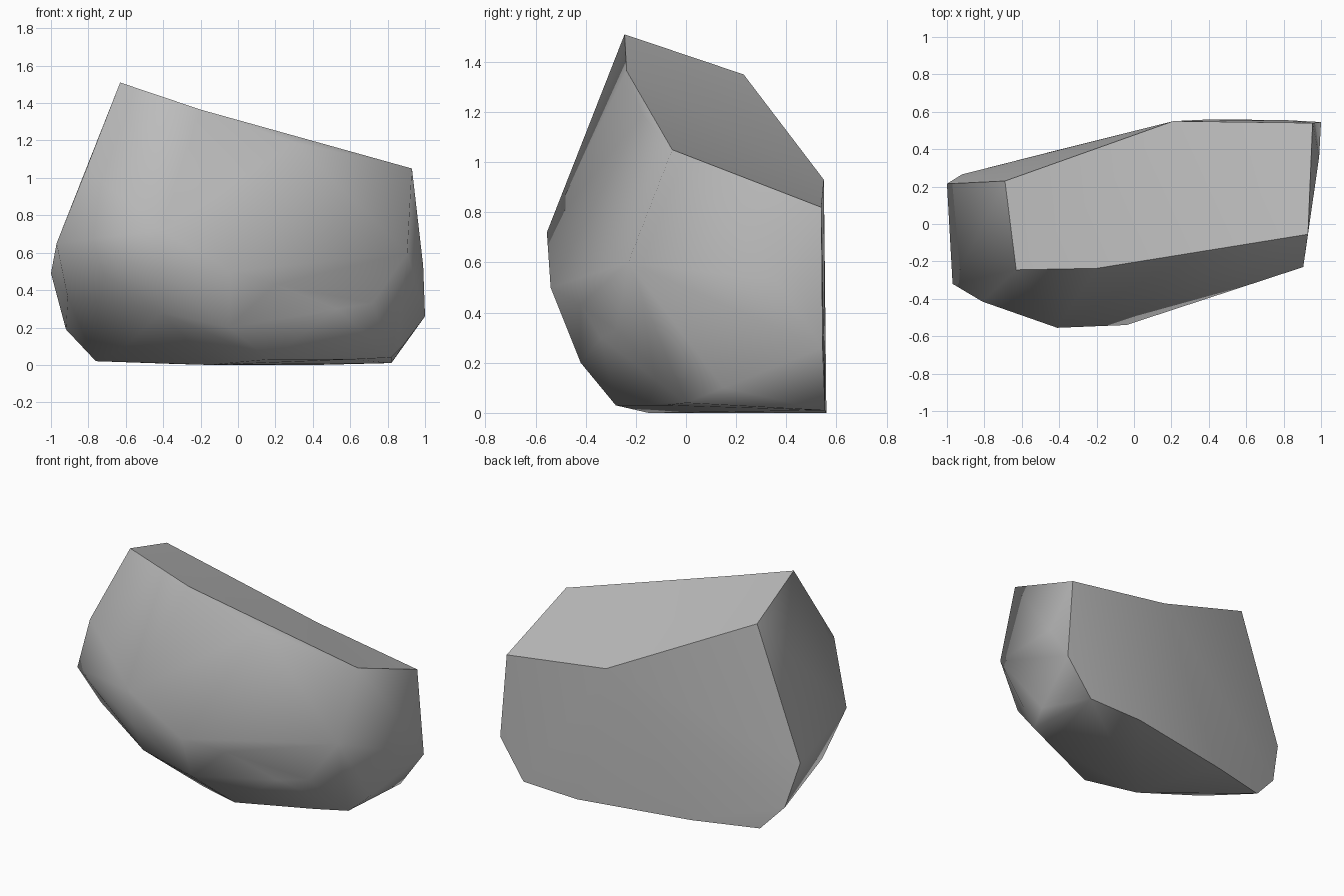
import bpy, bmesh
from mathutils import Vector

if "Cube" in bpy.data.objects:
    bpy.data.objects.remove(bpy.data.objects["Cube"])

# Corners of the rock, grouped by the region they bound
top_rim = [(-.63, -.245, 1.51), (.93, -.055, 1.05), (.955, .54, .82), (-.69, .23, 1.35)]
back_rim = [(-1, .215, .49), (-.92, .265, .19), (-.76, .3, .02), (-.33, .415, .005),
            (.42, .56, 0), (.82, .555, .01), (1, .545, .26)]
belly = [(-.81, -.415, 1.05), (-.97, -.32, .65), (-.91, -.15, .36), (-.41, -.555, .72),
         (-.41, -.535, .5), (-.04, -.54, .5), (-.05, -.42, .2), (-.41, -.42, .28),
         (.53, -.34, .3), (.72, -.28, .33), (.905, -.23, .6), (.99, .36, .53)]
underside = [(.17, -.28, .03), (-.15, -.15, .0), (-.6, -.05, .1), (.62, -.08, .03),
             (.82, 0, .04), (.88, .15, .1)]
# Corners pushed slightly inward after wrapping: (wrapped position, final position)
dents = [((.21, .555, 1.02), (.21, .55, .93)),
         ((.3, -.18, 1.25), (.3, -.175, 1.19)),
         ((-.2, -.25, 1.41), (-.2, -.237, 1.365)),
         ((.2, -.475, .42), (.2, -.42, .43))]

bm = bmesh.new()
for p in top_rim + back_rim + belly + underside:
    bm.verts.new(p)
moved = [(bm.verts.new(a), Vector(b)) for a, b in dents]
res = bmesh.ops.convex_hull(bm, input=bm.verts[:])
loose = [v for v in bm.verts if not v.link_faces]
for v, target in moved:
    if v.is_valid and v.link_faces:
        v.co = target
bmesh.ops.delete(bm, geom=loose, context='VERTS')
bmesh.ops.recalc_face_normals(bm, faces=bm.faces[:])
bm.normal_update()


# Crisp edges only where the cut top, the flat back and the rounded body meet
def region(f):
    if f.normal.z > .72:
        return 1
    return 2 if f.normal.y > .75 else 0


for f in bm.faces:
    f.smooth = True
for e in bm.edges:
    e.smooth = len({region(f) for f in e.link_faces}) == 1

mesh = bpy.data.meshes.new("rock")
bm.to_mesh(mesh)
bm.free()
rock = bpy.data.objects.new("rock", mesh)
bpy.context.collection.objects.link(rock)

# Plain stone colour
stone = bpy.data.materials.new("grey stone")
stone.diffuse_color = (.5, .5, .5, 1)
stone.use_nodes = True
stone.node_tree.nodes["Principled BSDF"].inputs["Base Color"].default_value = stone.diffuse_color
mesh.materials.append(stone)
